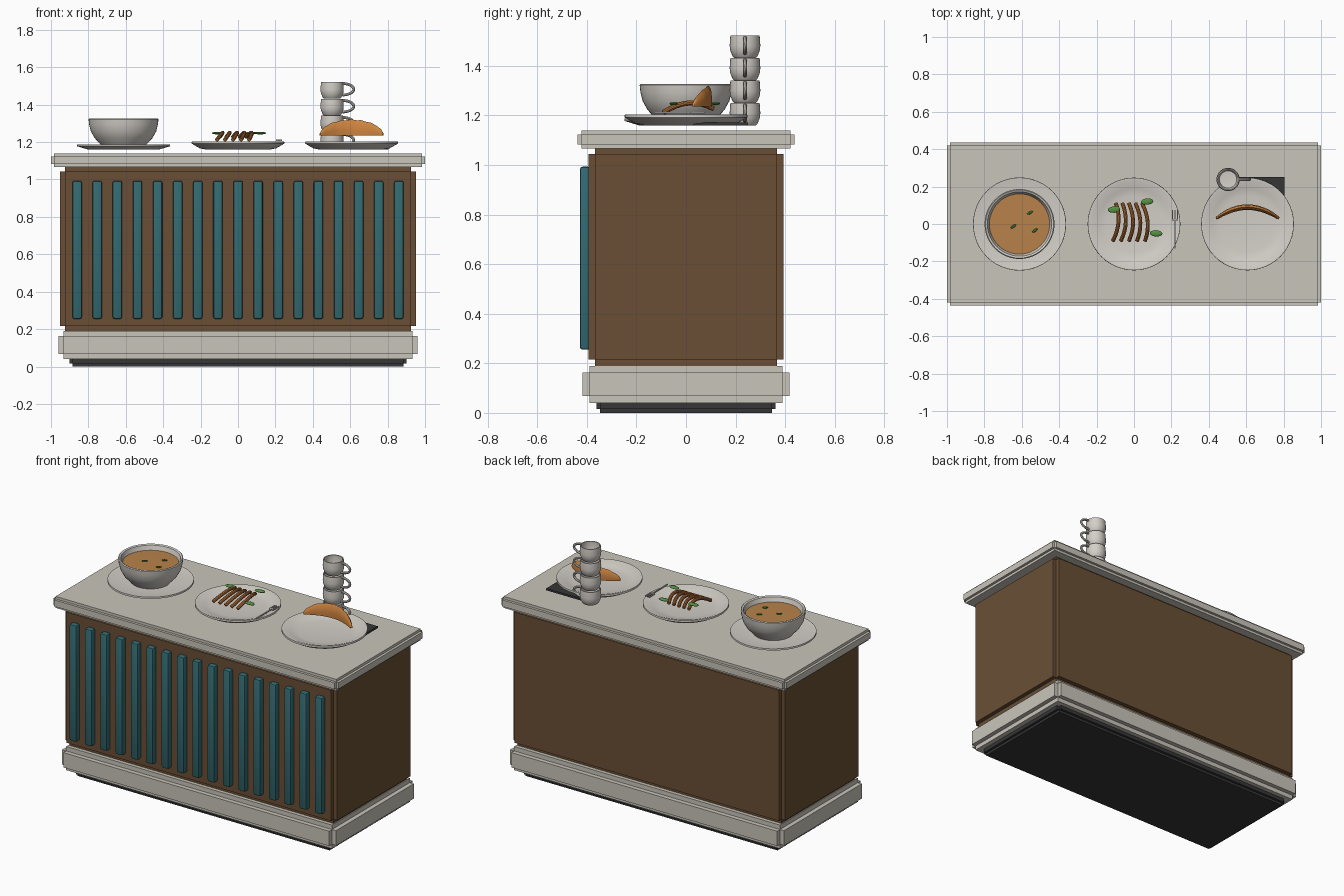
import bpy, bmesh, math
from mathutils import Matrix, Vector

if "Cube" in bpy.data.objects:
    bpy.data.objects.remove(bpy.data.objects["Cube"])


def material(name, r, g, b):
    m = bpy.data.materials.new(name)
    lin = [((c / 255 + 0.055) / 1.055) ** 2.4 for c in (r, g, b)]
    m.diffuse_color = (*lin, 1)
    m.use_nodes = True
    m.node_tree.nodes["Principled BSDF"].inputs["Base Color"].default_value = m.diffuse_color
    return m


STONE = material("stone", 200, 197, 186)
WOOD = material("brown wood", 106, 79, 53)
TEAL = material("teal", 50, 106, 113)
DARK = material("dark base", 54, 54, 55)
CHINA = material("china", 211, 207, 200)
SOUP = material("soup", 184, 130, 74)
BREAD = material("crust", 203, 130, 62)
STRIP = material("fried strip", 180, 112, 56)
LEAF = material("leaf green", 84, 145, 64)
HERB = material("herb green", 52, 108, 48)


def finish(name, bm, mat, smooth=True, angle=35):
    bmesh.ops.recalc_face_normals(bm, faces=bm.faces)
    me = bpy.data.meshes.new(name)
    bm.to_mesh(me)
    bm.free()
    me.materials.append(mat)
    if smooth:
        me.shade_smooth()
        me.set_sharp_from_angle(angle=math.radians(angle))
    ob = bpy.data.objects.new(name, me)
    bpy.context.collection.objects.link(ob)
    return ob


def add_box(bm, x0, x1, y0, y1, z0, z1):
    m = Matrix.Translation(((x0 + x1) / 2, (y0 + y1) / 2, (z0 + z1) / 2))
    m = m @ Matrix.Diagonal((x1 - x0, y1 - y0, z1 - z0, 1))
    return bmesh.ops.create_cube(bm, size=1, matrix=m)


def stepped_box(name, hx, hy, z0, z1, d, mat):
    """Box whose edges are notched by d: three crossing boxes."""
    bm = bmesh.new()
    for dx, dy, dz in ((0, d, d), (d, 0, d), (d, d, 0)):
        add_box(bm, dx - hx, hx - dx, dy - hy, hy - dy, z0 + dz, z1 - dz)
    return finish(name, bm, mat, False)


def lathe(name, profile, center, mat, steps=48):
    bm = bmesh.new()
    vs = [bm.verts.new((r, 0, z)) for r, z in profile]
    es = [bm.edges.new(p) for p in zip(vs, vs[1:])]
    bmesh.ops.spin(bm, geom=vs + es, cent=(0, 0, 0), axis=(0, 0, 1),
                   angle=math.tau, steps=steps, use_duplicate=False)
    bmesh.ops.remove_doubles(bm, verts=bm.verts, dist=1e-5)
    bmesh.ops.translate(bm, verts=bm.verts, vec=center)
    return finish(name, bm, mat)


def tube(name, points, radius, mat, sides=10):
    """Round rod along a path with capped ends."""
    bm = bmesh.new()
    pts = [Vector(p) for p in points]
    rings = []
    for i, p in enumerate(pts):
        t = (pts[min(i + 1, len(pts) - 1)] - pts[max(i - 1, 0)]).normalized()
        u = t.orthogonal().normalized() if i == 0 else (u - t * u.dot(t)).normalized()
        v = t.cross(u)
        rings.append([bm.verts.new(p + radius * (u * math.cos(a) + v * math.sin(a)))
                      for a in (math.tau * k / sides for k in range(sides))])
    for a, b in zip(rings, rings[1:]):
        for k in range(sides):
            j = (k + 1) % sides
            bm.faces.new((a[k], a[j], b[j], b[k]))
    bm.faces.new(rings[0])
    bm.faces.new(rings[-1])
    return finish(name, bm, mat)


def ellipsoid(name, center, size, turn, mat):
    bm = bmesh.new()
    m = (Matrix.Translation(center) @ Matrix.Rotation(turn, 4, 'Z')
         @ Matrix.Diagonal((*size, 1)))
    bmesh.ops.create_uvsphere(bm, u_segments=14, v_segments=8, radius=1, matrix=m)
    return finish(name, bm, mat)


# Counter body
stepped_box("base", 0.90, 0.362, 0, 0.06, 0.016, DARK)
stepped_box("plinth", 0.96, 0.418, 0.04, 0.19, 0.028, STONE)
stepped_box("cabinet", 0.952, 0.393, 0.19, 1.07, 0.026, WOOD)
stepped_box("countertop", 1.0, 0.437, 1.066, 1.139, 0.016, STONE)

# Front slats
for i in range(17):
    bm = bmesh.new()
    x = (i - 8) * 0.1075
    add_box(bm, x - 0.025, x + 0.025, -0.428, -0.385, 0.255, 0.993)
    bmesh.ops.bevel(bm, geom=bm.edges[:], offset=0.01, segments=2,
                    profile=0.5, affect='EDGES')
    finish("slat", bm, TEAL)

# Plates
plate = [(0, 1.16), (0.17, 1.16), (0.205, 1.167), (0.248, 1.192), (0.247, 1.203),
         (0.235, 1.203), (0.19, 1.186), (0.15, 1.18), (0, 1.18)]
saucer = [(0, 1.16), (0.19, 1.16), (0.249, 1.178), (0.248, 1.188),
          (0.20, 1.181), (0.13, 1.178), (0, 1.178)]
lathe("plate", plate, (0, 0, 0), CHINA)
lathe("plate", plate, (0.607, 0, 0), CHINA)
lathe("saucer", saucer, (-0.612, 0, 0), CHINA)

# Bowl of soup with herbs
bowl = [(0, 1.178), (0.115, 1.178), (0.125, 1.19), (0.155, 1.222), (0.175, 1.258),
        (0.184, 1.295), (0.187, 1.322), (0.182, 1.327), (0.172, 1.322),
        (0.162, 1.29), (0.14, 1.24), (0, 1.21)]
lathe("bowl", bowl, (-0.612, 0, 0), CHINA)
lathe("soup", [(0, 1.285), (0.161, 1.285), (0.161, 1.295), (0, 1.297)],
      (-0.612, 0, 0), SOUP)
for x, y, a in ((-0.556, 0.06, 0.5), (-0.645, -0.013, 0.6), (-0.53, -0.035, 0.6)):
    ellipsoid("herb", (x, y, 1.299), (0.017, 0.007, 0.005), a, HERB)

# Fried strips with leaves
for i in range(5):
    x = -0.105 + i * 0.039
    path = []
    for k in range(9):
        s = k / 4 - 1
        path.append((x + 0.022 * (1 - s * s) - 0.01 * s * (i - 2) * 0.4,
                     0.01 + 0.1 * s, 1.212 + 0.03 * (1 - s * s) + 0.008 * (1 + s)))
    tube("strip", path, 0.0105, STRIP)
for x, y, a in ((-0.107, 0.077, 0.1), (0.07, 0.12, 0.1), (0.118, -0.05, -0.05)):
    ellipsoid("leaf", (x, y, 1.248), (0.034, 0.017, 0.007), a, LEAF)

# Fork
bm = bmesh.new()
add_box(bm, 0.216, 0.223, -0.13, 0.03, 1.207, 1.213)
add_box(bm, 0.203, 0.236, 0.018, 0.028, 1.207, 1.213)
for x in (0.206, 0.2195, 0.233):
    add_box(bm, x - 0.003, x + 0.003, 0.025, 0.075, 1.207, 1.213)
finish("fork", bm, CHINA, False)

# Curved ribbed bread crescent: thin wall with a domed outline
bm = bmesh.new()
rings = []
N = 42
for i in range(N + 1):
    s = -0.99 + 1.98 * i / N
    rib = 1 - 0.05 * abs(math.sin(s * 10))
    h = 0.086 * math.sqrt(1 - s * s) * rib
    w = 0.004 + 0.010 * math.sqrt(1 - s * s) * rib
    x, y = 0.607 + 0.17 * s, 0.09 - 0.062 * s * s
    nrm = Vector((0.124 * s, 0.17)).normalized()
    ring = []
    for c, z in ((-1, 0), (-1.1, 0.35), (-0.8, 0.8), (0, 1), (0.8, 0.8), (1.1, 0.35), (1, 0)):
        ring.append(bm.verts.new((x + nrm.x * c * w, y + nrm.y * c * w, 1.236 + z * h)))
    rings.append(ring)
for a, b in zip(rings, rings[1:]):
    for k in range(7):
        j = (k + 1) % 7
        bm.faces.new((a[k], a[j], b[j], b[k]))
bm.faces.new(rings[0])
bm.faces.new(rings[-1])
finish("bread", bm, BREAD, angle=50)

# Dark tray under the plate edge
bm = bmesh.new()
add_box(bm, 0.55, 0.805, 0.03, 0.25, 1.16, 1.172)
finish("tray", bm, DARK, False)

# Stack of cups with handles
cup = [(0, 0), (0.044, 0), (0.05, 0.006), (0.06, 0.03), (0.062, 0.05), (0.059, 0.09),
       (0.053, 0.09), (0.055, 0.05), (0.046, 0.018), (0, 0.014)]
for i in range(4):
    z = 1.16 + i * 0.0908
    lathe("cup", cup, (0.503, 0.238, z), CHINA, 32)
    arc = [math.pi * k / 12 for k in range(13)]
    tube("cup_handle", [(0.557 + 0.062 * math.sin(a), 0.238, z + 0.05 + 0.031 * math.cos(a))
                        for a in arc], 0.0075, CHINA, 8)
